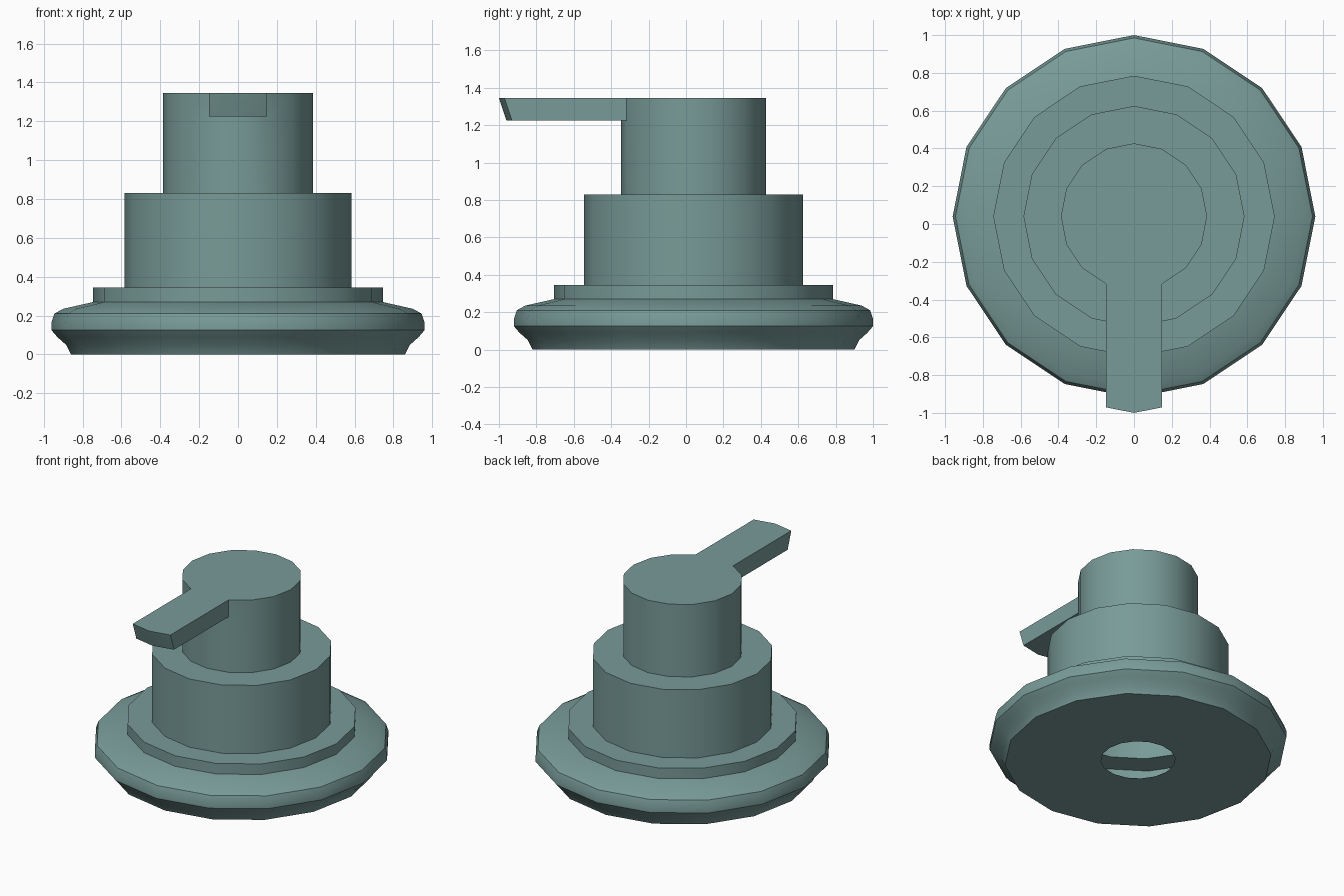
import bpy, bmesh, math
from mathutils import Vector

cube = bpy.data.objects.get("Cube")
if cube:
    bpy.data.objects.remove(cube, do_unlink=True)

SIDES = 16
CENTRE_Y = 0.04
NOZZLE_LOW, TOP = 1.225, 1.345

# One colour for the whole dispenser
mat = bpy.data.materials.new("grey_teal")
mat.use_nodes = True
colour = (0.188, 0.328, 0.314, 1)
mat.diffuse_color = colour
mat.node_tree.nodes["Principled BSDF"].inputs["Base Color"].default_value = colour

# Hollow shell outline (radius, height), from the rim of the bottom hole up to the top
outline = [(0.24, 0), (0.86, 0), (0.885, 0.05), (0.93, 0.09), (0.96, 0.125),
           (0.96, 0.165), (0.945, 0.21), (0.9, 0.235), (0.745, 0.27),
           (0.745, 0.345), (0.585, 0.345), (0.585, 0.83), (0.387, 0.83),
           (0.387, NOZZLE_LOW), (0.387, TOP)]

bm = bmesh.new()
rings = []
for r, z in outline:
    angles = [2 * math.pi * i / SIDES for i in range(SIDES)]
    rings.append([bm.verts.new((r * math.cos(a), CENTRE_Y + r * math.sin(a), z))
                  for a in angles])
bands = []
for low, high in zip(rings, rings[1:]):
    bands.append([bm.faces.new((low[i], low[(i + 1) % SIDES],
                                high[(i + 1) % SIDES], high[i])) for i in range(SIDES)])
bm.faces.new(rings[-1])

# Nozzle: the two front faces of the top band, pulled forward with a slanted tip
front = SIDES * 3 // 4
mouth = bands[-1][front - 1:front + 1]


def extrude(faces):
    """Extrude a patch and return its new faces and vertices."""
    geom = bmesh.ops.extrude_face_region(bm, geom=faces)["geom"]
    return ([g for g in geom if isinstance(g, bmesh.types.BMFace)],
            [g for g in geom if isinstance(g, bmesh.types.BMVert)])


mouth, verts = extrude(mouth)
for v in verts:
    v.co.y -= 0.653 if v.co.z > 1.3 else 0.613

# Recessed opening in the tip
mouth, verts = extrude(mouth)
middle = (NOZZLE_LOW + TOP) / 2
for v in verts:
    dz = v.co.z - middle
    new_z = middle + dz * 0.64
    v.co.y += (v.co.z - new_z) * 0.33
    v.co.y -= 0.005 * (abs(v.co.x) > 0.1)
    v.co.x *= 0.86
    v.co.z = new_z
mouth, verts = extrude(mouth)
for v in verts:
    v.co.y += 0.1

bm.normal_update()
mesh = bpy.data.meshes.new("pump_dispenser_top")
bm.to_mesh(mesh)
bm.free()
mesh.materials.append(mat)
pump = bpy.data.objects.new("pump_dispenser_top", mesh)
bpy.context.collection.objects.link(pump)

# Smooth round walls with sharp rims
bpy.ops.object.select_all(action='DESELECT')
pump.select_set(True)
bpy.context.view_layer.objects.active = pump
bpy.ops.object.shade_smooth_by_angle(angle=math.radians(30))
